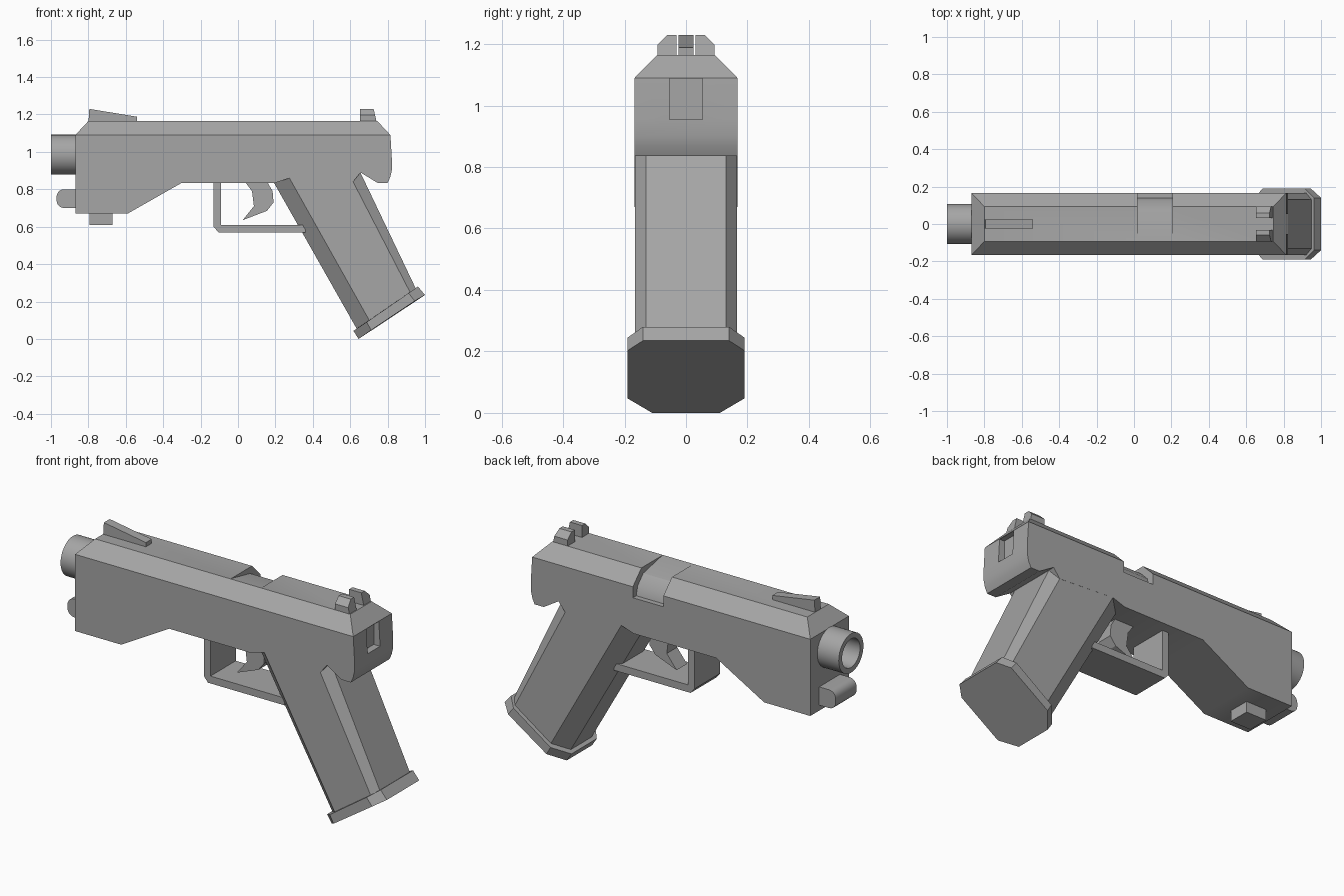
import bpy
import bmesh
from math import sin, cos, pi

if "Cube" in bpy.data.objects:
    bpy.data.objects.remove(bpy.data.objects["Cube"])

GREY = (0.38, 0.38, 0.38, 1)
metal = bpy.data.materials.new("gunmetal_grey")
metal.use_nodes = True
metal.diffuse_color = GREY
metal.node_tree.nodes["Principled BSDF"].inputs["Base Color"].default_value = GREY


def finish(name, bm):
    """Turn a bmesh into a named object with the grey material."""
    bmesh.ops.recalc_face_normals(bm, faces=bm.faces[:])
    mesh = bpy.data.meshes.new(name)
    bm.to_mesh(mesh)
    bm.free()
    mesh.materials.append(metal)
    obj = bpy.data.objects.new(name, mesh)
    bpy.context.collection.objects.link(obj)
    return obj


def loft_bm(rings):
    """Bridge matching rings of points and cap both ends."""
    bm = bmesh.new()
    loops = [[bm.verts.new(p) for p in ring] for ring in rings]
    n = len(loops[0])
    for a, b in zip(loops, loops[1:]):
        for i in range(n):
            j = (i + 1) % n
            bm.faces.new((a[i], a[j], b[j], b[i]))
    bm.faces.new(loops[0])
    bm.faces.new(loops[-1])
    bmesh.ops.recalc_face_normals(bm, faces=bm.faces[:])
    return bm


def loft(name, rings):
    return finish(name, loft_bm(rings))


def side_rings(profile, half):
    return [[(x, y, z) for x, z in profile] for y in (-half, half)]


def prism(name, profile, half):
    """Extrude an x-z profile across the width."""
    return loft(name, side_rings(profile, half))


def box_profile(x0, x1, z0, z1):
    return [(x0, z0), (x1, z0), (x1, z1), (x0, z1)]


def octagon(front, front_side, rear_side, rear, yf, ys, yr):
    """Chamfered grip section from four x-z points and three half widths."""
    half = [(front, yf), (front_side, ys), (rear_side, ys), (rear, yr)]
    return ([(p[0], y, p[1]) for p, y in half]
            + [(p[0], -y, p[1]) for p, y in reversed(half)])


def activate(obj):
    bpy.ops.object.select_all(action='DESELECT')
    obj.select_set(True)
    bpy.context.view_layer.objects.active = obj


def cut(obj, cutter):
    mod = obj.modifiers.new("cut", 'BOOLEAN')
    mod.operation = 'DIFFERENCE'
    mod.solver = 'EXACT'
    mod.object = cutter
    activate(obj)
    bpy.ops.object.modifier_apply(modifier=mod.name)
    bpy.data.objects.remove(cutter)


def smooth(obj):
    activate(obj)
    bpy.ops.object.shade_smooth_by_angle(angle=pi / 6)


# Body: side profile, then the top face drawn up into a bevelled roof
BODY = [(-0.87, 1.09), (-0.87, 0.67), (-0.59, 0.67), (-0.30, 0.835),
        (0.20, 0.835), (0.275, 0.86), (0.615, 0.84), (0.655, 0.89),
        (0.745, 0.835), (0.80, 0.835), (0.814, 0.865), (0.822, 0.90),
        (0.823, 0.955), (0.815, 1.09)]
bm = loft_bm(side_rings(BODY, 0.167))
roof = max(bm.faces, key=lambda f: f.calc_center_median().z)
top = bmesh.ops.extrude_face_region(bm, geom=[roof])["geom"]
bmesh.ops.delete(bm, geom=[roof], context='FACES_ONLY') if roof.is_valid else None
for v in (g for g in top if isinstance(g, bmesh.types.BMVert)):
    v.co = (-0.80 if v.co.x < 0 else 0.745, 0.093 if v.co.y > 0 else -0.093, 1.165)
body = finish("body", bm)

# Ejection port across the roof and left side
PORT = [(-0.093, 1.166), (0.077, 1.13), (0.125, 1.08), (0.138, 1.03),
        (0.25, 1.03), (0.25, 1.25), (-0.093, 1.25)]
cut(body, loft("port_cutter", [[(x, y, z) for y, z in PORT] for x in (0.02, 0.205)]))
# Upright channel in the rear face
cut(body, prism("channel_cutter", box_profile(0.785, 0.9, 0.955, 1.088), 0.054))
smooth(body)

# Hollow barrel
SIDES = 32
barrel = loft("barrel", [
    [(x, r * cos(2 * pi * i / SIDES), 0.985 + r * sin(2 * pi * i / SIDES))
     for i in range(SIDES)]
    for x, r in [(-0.85, 0.107), (-1.0, 0.107), (-1.0, 0.078), (-0.875, 0.078)]])
smooth(barrel)

# Rounded rod end under the barrel
R = 0.04
nose = [(-0.86, 0.80)]
for centre_z, start in ((0.80 - R, pi / 2), (0.70 + R, pi)):
    for i in range(6):
        a = start + i * pi / 10
        nose.append((-0.97 + R + R * cos(a), centre_z + R * sin(a)))
nose.append((-0.86, 0.70))
smooth(prism("rod_end", nose, 0.09))

# Block under the front of the frame
prism("lower_block", box_profile(-0.795, -0.67, 0.61, 0.68), 0.06)

# Sights
prism("front_sight", [(-0.80, 1.15), (-0.795, 1.23), (-0.54, 1.188), (-0.54, 1.15)], 0.025)
POST = [(0.031, 1.15), (0.031, 1.23), (0.06, 1.23), (0.093, 1.198), (0.093, 1.15)]
for side, label in ((1, "left"), (-1, "right")):
    loft("rear_sight_" + label, [
        [(0.652, side * y, z) for y, z in POST],
        [(0.74 - 0.23 * (z - 1.165), side * y, z) for y, z in POST]])

# Trigger and guard
prism("trigger_guard", [(-0.13, 0.85), (-0.13, 0.60), (-0.105, 0.57), (0.36, 0.57),
                        (0.36, 0.61), (-0.09, 0.61), (-0.09, 0.85)], 0.11)
prism("trigger", [(0.03, 0.85), (0.075, 0.79), (0.085, 0.71), (0.025, 0.635),
                  (0.155, 0.685), (0.19, 0.73), (0.185, 0.79), (0.15, 0.85)], 0.045)

# Slanted grip and its base plate
loft("grip", [
    octagon((0.178, 0.86), (0.275, 0.86), (0.60, 0.87), (0.64, 0.92), 0.09, 0.1665, 0.13),
    octagon((0.64, 0.045), (0.71, 0.085), (0.925, 0.24), (0.955, 0.26), 0.09, 0.1665, 0.13)])
loft("grip_base", [
    octagon((0.617, 0.043), (0.688, 0.09), (0.912, 0.245), (0.962, 0.28), 0.11, 0.19, 0.14),
    octagon((0.645, 0.0), (0.712, 0.047), (0.945, 0.203), (1.0, 0.235), 0.11, 0.19, 0.14)])
